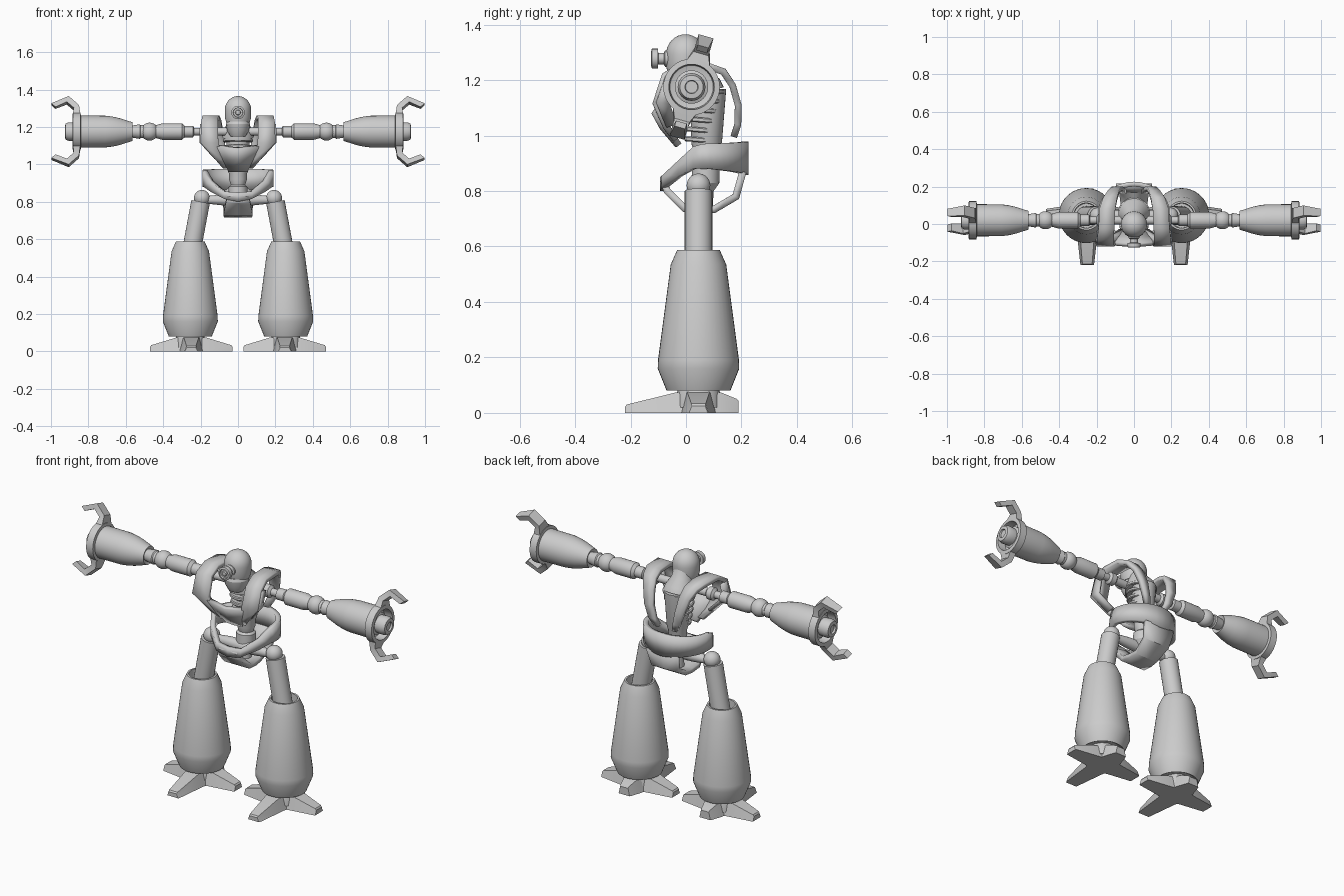
import bpy, bmesh, math
from mathutils import Vector


def finish(name, bm, mirror=False, solid=0.0, angle=30):
    bmesh.ops.remove_doubles(bm, verts=bm.verts, dist=1e-5)
    bmesh.ops.recalc_face_normals(bm, faces=bm.faces)
    me = bpy.data.meshes.new(name)
    bm.to_mesh(me)
    bm.free()
    me.shade_smooth()
    me.set_sharp_from_angle(angle=math.radians(angle))
    ob = bpy.data.objects.new(name, me)
    bpy.context.collection.objects.link(ob)
    if mirror:
        m = ob.modifiers.new("mirror", 'MIRROR')
        m.use_clip = True
        m.merge_threshold = 0.0005
    if solid:
        s = ob.modifiers.new("thickness", 'SOLIDIFY')
        s.thickness = solid
        s.offset = 0
        s.use_even_offset = True
    return ob


def loft(bm, sections, caps=True):
    rings = [[bm.verts.new(p) for p in s] for s in sections]
    n = len(rings[0])
    for a, b in zip(rings, rings[1:]):
        for i in range(n):
            j = (i + 1) % n
            bm.faces.new((a[i], a[j], b[j], b[i]))
    if caps:
        bm.faces.new(rings[0])
        bm.faces.new(rings[-1])


def lathe(name, base, axis, profile, mirror=False, sides=32):
    """Revolve (radius, distance) pairs about an axis through base."""
    base, d = Vector(base), Vector(axis).normalized()
    u = d.orthogonal().normalized()
    v = d.cross(u)
    ang = [2 * math.pi * i / sides for i in range(sides)]
    bm = bmesh.new()
    loft(bm, [[base + d * t + (u * math.cos(a) + v * math.sin(a)) * max(r, 2e-4) for a in ang]
              for r, t in profile])
    return finish(name, bm, mirror)


def ball(name, c, r, mirror=False):
    prof = [(r * math.sin(math.pi * i / 14), -r * math.cos(math.pi * i / 14)) for i in range(15)]
    lathe(name, c, (0, 0, 1), prof, mirror, 28)


def rod(name, a, b, r, mirror=False):
    d = Vector(b) - Vector(a)
    lathe(name, a, d, [(r, 0), (r, d.length)], mirror, 24)


def ribbon(name, pairs, thick, mirror=True, angle=25):
    """Strip of quads between paired edge points, thickened."""
    bm = bmesh.new()
    rows = [[bm.verts.new(p) for p in pr] for pr in pairs]
    for a, b in zip(rows, rows[1:]):
        bm.faces.new((a[0], a[1], b[1], b[0]))
    return finish(name, bm, mirror, thick, angle)


# Legs
LX, LY = 0.255, 0.045
lathe("shin", (LX, LY, 0), (0, 0, 1),
      [(0.09, 0.095), (0.115, 0.08), (0.147, 0.16), (0.146, 0.19), (0.1, 0.535), (0.077, 0.587),
       (0.067, 0.587), (0.064, 0.5)], True, 40)
rod("thigh", (0.2, LY, 0.80), (0.258, LY, 0.49), 0.05, True)
ball("hip_ball", (0.193, LY, 0.82), 0.043, True)
lathe("hip_arm", (0.0, LY, 0.81), (1, 0, 0), [(0.032, 0), (0.03, 0.08), (0.02, 0.17)], True, 20)

# Feet: four tapering toes around an ankle
bm = bmesh.new()
for dx, dy, length, tip in ((0, -1, 0.265, 0.03), (1, 0, 0.22, 0.033), (0, 1, 0.145, 0.05), (-1, 0, 0.22, 0.033)):
    d, w = Vector((dx, dy, 0)), Vector((-dy, dx, 0))
    c = Vector((0.25, LY, 0))
    secs = []
    for t, hw, top in ((0, 0.075, 0.08), (0.08, 0.057, 0.074), (length - 0.006, 0.037, tip), (length, 0.034, tip - 0.008)):
        up = Vector((0, 0, top))
        p = c + d * t
        secs.append([p - w * hw, p + w * hw, p + w * hw * 0.7 + up, p - w * hw * 0.7 + up])
    loft(bm, secs)
finish("foot", bm, True)
lathe("ankle", (LX, LY, 0), (0, 0, 1), [(0.085, 0.02), (0.08, 0.075), (0.065, 0.11)], True, 12)

# Pelvis belt: angular dipped front, round back
belt = [(0, -0.08, 0.85, 0.80), (0.07, -0.075, 0.855, 0.815), (0.14, -0.02, 0.91, 0.855), (0.172, 0.03, 0.96, 0.88)]
for i in range(11):
    a = math.pi / 2 * i / 10
    belt.append((0.178 * math.cos(a), 0.06 + 0.153 * math.sin(a), 0.97 + 0.008 * i / 10, 0.882 - 0.025 * i / 10))
belt[-1] = (0, *belt[-1][1:])
ribbon("waist_belt", [((x, y, t), (x, y, b)) for x, y, t, b in belt], 0.026)

# Pelvis strap running below the belt from front to back
strap = [(0.055, -0.08, 0.84), (0.065, -0.068, 0.80), (0.078, -0.005, 0.737), (0.075, 0.05, 0.73),
         (0.07, 0.10, 0.733), (0.08, 0.18, 0.78), (0.095, 0.205, 0.87)]
ribbon("pelvis_strap", [((0, y, z), (x, y, z)) for x, y, z in strap], 0.026)

# Spine, ribs and neck
lathe("spine", (0, 0.045, 0), (0, 0.03, 1),
      [(0.03, 0.735), (0.03, 0.80), (0.05, 0.83), (0.05, 0.88), (0.038, 0.89), (0.048, 0.92), (0.048, 0.95),
       (0.055, 0.97), (0.065, 1.17)], False)
for i in range(6):
    z, r = 0.975 + 0.036 * i, 0.058 + 0.0055 * i
    lathe("rib", (0, 0.052 + 0.001 * i, z), (0, 0.08, 1),
          [(r - 0.005, 0), (r, 0.004), (r, 0.014), (r - 0.005, 0.018)], False)
lathe("neck", (0, 0.055, 1.15), (0, -0.3, 1), [(0.085, 0), (0.08, 0.03), (0.055, 0.075), (0.048, 0.13)], False)

# Head with a single eye
skull = [(0.07 * math.sin(math.pi / 2 * i / 8), 1.292 + 0.073 * math.cos(math.pi / 2 * i / 8)) for i in range(9)]
lathe("head", (0, -0.002, 0), (0, 0, 1), skull + [(0.07, 1.25), (0.062, 1.22)], False)
lathe("jaw", (0, -0.012, 0), (0, 0, 1), [(0.058, 1.23), (0.064, 1.215), (0.058, 1.18), (0.042, 1.15)], False, 16)
lathe("eye", (0, -0.05, 1.277), (0, -1, 0),
      [(0.03, 0), (0.03, 0.025), (0.021, 0.03), (0.021, 0.05), (0.036, 0.051), (0.036, 0.073),
       (0.026, 0.076), (0.024, 0.068), (0.015, 0.068), (0.012, 0.075), (0, 0.077)], False, 24)

# Chest plate and the armour bands over the shoulders
ribbon("chest_plate", [((0, -0.115, 1.085), (0.112, -0.105, 1.10)), ((0, -0.085, 1.03), (0.08, -0.072, 1.03)),
                       ((0, -0.03, 0.965), (0.05, -0.025, 0.965))], 0.022, True, 15)
band = [(0.055, 0.08, -0.035, 0.985), (0.08, 0.12, -0.07, 1.03), (0.105, 0.2, -0.108, 1.115), (0.108, 0.198, -0.076, 1.215),
        (0.105, 0.19, -0.02, 1.25), (0.1, 0.185, 0.08, 1.25), (0.09, 0.165, 0.135, 1.23), (0.08, 0.14, 0.168, 1.18),
        (0.07, 0.12, 0.188, 1.11), (0.055, 0.095, 0.187, 1.04), (0.04, 0.07, 0.172, 0.995)]
ribbon("shoulder_band", [((a, y, z), (b, y, z)) for a, b, y, z in band], 0.024)
# Outer flange of the front armour
ribbon("side_flange", [((0.197, -0.075, 1.215), (0.192, -0.035, 1.205)), ((0.2, -0.108, 1.12), (0.188, -0.06, 1.12)),
                       ((0.12, -0.072, 1.032), (0.115, -0.035, 1.045))], 0.014)

# Arms along x
AY, AZ = 0.02, 1.175
lathe("arm", (0, AY, AZ), (1, 0, 0),
      [(0.022, 0.0), (0.022, 0.15), (0.034, 0.16), (0.034, 0.19), (0.02, 0.2), (0.02, 0.235), (0.031, 0.24),
       (0.031, 0.285), (0.044, 0.3), (0.044, 0.405), (0.034, 0.44), (0.034, 0.52), (0.039, 0.525),
       (0.034, 0.555), (0.03, 0.58)], True)
ball("elbow", (0.473, AY, AZ), 0.048, True)
lathe("forearm", (0, AY, AZ), (1, 0, 0),
      [(0.03, 0.575), (0.05, 0.565), (0.058, 0.59), (0.071, 0.63), (0.08, 0.67), (0.085, 0.71), (0.086, 0.84),
       (0.102, 0.842), (0.102, 0.883), (0.082, 0.885), (0.078, 0.84), (0.06, 0.835)], True)
lathe("hand_hub", (0, AY, AZ), (1, 0, 0),
      [(0.06, 0.83), (0.06, 0.86), (0.048, 0.865), (0.05, 0.905), (0.042, 0.923), (0.024, 0.925),
       (0.022, 0.915), (0, 0.915)], True)

# Two opposed claws on each hand
bm = bmesh.new()
tilt = math.radians(16)
for s in (1, -1):
    rad = Vector((0, math.sin(tilt), math.cos(tilt))) * s
    side = Vector((0, math.cos(tilt), -math.sin(tilt)))
    secs = []
    # outer (x, radius), inner (x, radius), half width
    for ox, orr, ix, ir, hw in ((0.843, 0.085, 0.883, 0.085, 0.045), (0.85, 0.14, 0.878, 0.125, 0.028),
                                (0.905, 0.19, 0.915, 0.158, 0.028), (0.998, 0.152, 0.976, 0.132, 0.02)):
        o = Vector((ox, AY, AZ)) + rad * orr
        i = Vector((ix, AY, AZ)) + rad * ir
        secs.append([o - side * hw, o + side * hw, i + side * hw, i - side * hw])
    loft(bm, secs)
finish("claws", bm, True)
